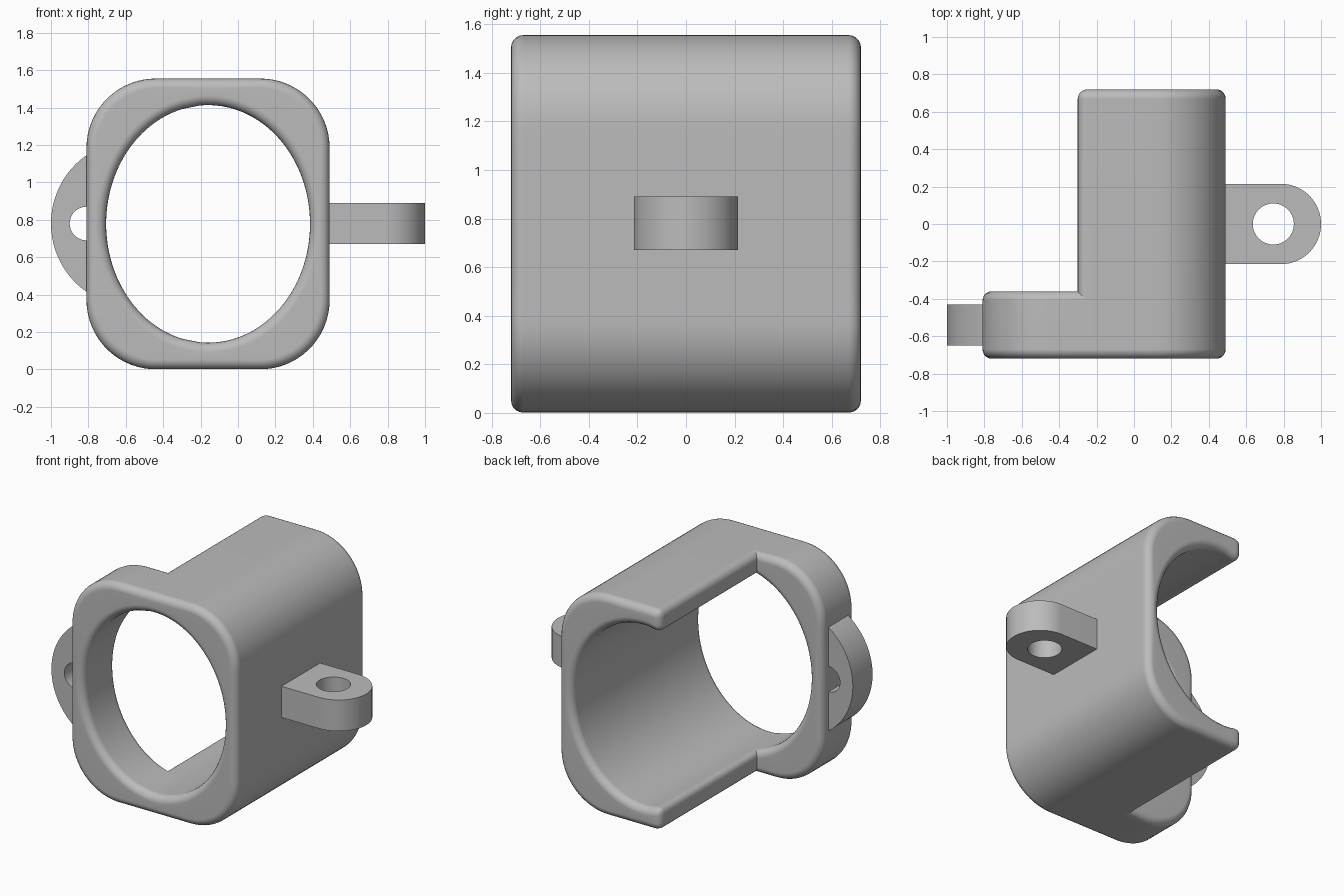
import bpy, bmesh, math
from mathutils import Vector

cube = bpy.data.objects.get("Cube")
if cube:
    bpy.data.objects.remove(cube, do_unlink=True)

# Material
grey = bpy.data.materials.new("plain grey")
grey.use_nodes = True
colour = (0.5, 0.5, 0.5, 1)
grey.diffuse_color = colour
grey.node_tree.nodes["Principled BSDF"].inputs["Base Color"].default_value = colour


def finish(bm, name):
    bmesh.ops.recalc_face_normals(bm, faces=bm.faces[:])
    mesh = bpy.data.meshes.new(name)
    bm.to_mesh(mesh)
    bm.free()
    mesh.materials.append(grey)
    obj = bpy.data.objects.new(name, mesh)
    bpy.context.collection.objects.link(obj)
    bpy.ops.object.select_all(action='DESELECT')
    obj.select_set(True)
    bpy.context.view_layer.objects.active = obj
    bpy.ops.object.shade_smooth_by_angle(angle=math.radians(35))
    return obj


def arc(cx, cy, r, start, end, steps):
    angles = [math.radians(start + (end - start) * i / steps) for i in range(steps + 1)]
    return [(cx + r * math.cos(a), cy + r * math.sin(a)) for a in angles]


def plate(name, loops, place, thickness):
    """Fill the outline loops (later ones are holes) and extrude them."""
    bm = bmesh.new()
    for loop in loops:
        vs = [bm.verts.new(place(u, v)) for u, v in loop]
        for a, b in zip(vs, vs[1:] + vs[:1]):
            bm.edges.new((a, b))
    bmesh.ops.triangle_fill(bm, edges=bm.edges[:], use_beauty=True)
    out = bmesh.ops.extrude_face_region(bm, geom=bm.faces[:])
    moved = [g for g in out["geom"] if isinstance(g, bmesh.types.BMVert)]
    bmesh.ops.translate(bm, verts=moved, vec=thickness)
    return finish(bm, name)


# Housing: a rounded-rectangle tube with an oval bore, cut away on one side
CX, CZ = -0.16, 0.778
HALF_W, HALF_H, CORNER = 0.65, 0.777, 0.37
BORE_W, BORE_H = 0.545, 0.635
LEVELS = {"front": -0.72, "mid": -0.36, "back": 0.72}
CUT = 105


def outside(p):
    qx = abs(p.x) - HALF_W + CORNER
    qz = abs(p.y) - HALF_H + CORNER
    return math.hypot(max(qx, 0), max(qz, 0)) + min(max(qx, qz), 0) > CORNER


def outer_point(p):
    low, high = 1.0, 3.0
    for _ in range(30):
        m = (low + high) / 2
        low, high = (low, m) if outside(p * m) else (m, high)
    return p * low


bm = bmesh.new()
stations = []
for i in range(144):
    deg = i * 2.5
    turn = min(deg, 360 - deg)
    if CUT - 10 < turn < CUT:
        continue
    t = math.radians(deg)
    inner = Vector((BORE_W * math.cos(t), BORE_H * math.sin(t)))
    outer = outer_point(inner)
    if turn == CUT:
        outer = Vector((inner.x, math.copysign(HALF_H, inner.y)))
    st = {"turn": turn}
    for level, y in LEVELS.items():
        if (level == "mid" and turn < CUT) or (level == "back" and turn > CUT):
            continue
        for side, p in (("o", outer), ("i", inner)):
            st[side, level] = bm.verts.new((CX + p.x, y, CZ + p.y))
    stations.append(st)

for s, t in zip(stations, stations[1:] + stations[:1]):
    end = "mid" if min(s["turn"], t["turn"]) >= CUT else "back"
    for side in "oi":
        ring = [s[side, "front"], t[side, "front"]]
        if end == "back" and (side, "mid") in t:
            ring.append(t[side, "mid"])
        ring += [t[side, end], s[side, end]]
        if end == "back" and (side, "mid") in s:
            ring.append(s[side, "mid"])
        bm.faces.new(ring)
    for level in ("front", end):
        bm.faces.new((s["o", level], t["o", level], t["i", level], s["i", level]))

# Close the cut ends and merge the faces around each inside corner
seams = []
for s in stations:
    if s["turn"] == CUT:
        bm.faces.new((s["o", "mid"], s["i", "mid"], s["i", "back"], s["o", "back"]))
        seams += [bm.edges.get((s[k, "front"], s[k, "mid"])) for k in "oi"]
bmesh.ops.dissolve_edges(bm, edges=seams, use_verts=False)
bmesh.ops.recalc_face_normals(bm, faces=bm.faces[:])

# Round every outward edge
sharp = [e for e in bm.edges if e.calc_face_angle_signed(0) > 0.7]
bmesh.ops.bevel(bm, geom=sharp, offset=0.051, offset_type='OFFSET', segments=5,
                profile=0.5, affect='EDGES', clamp_overlap=False, loop_slide=True)
housing = finish(bm, "housing")
housing.modifiers.new("even_shading", 'WEIGHTED_NORMAL').keep_sharp = True

# Left mounting lug: flat tongue with a round hole
tongue = [(0.45, -0.215)] + arc(0.785, 0, 0.215, -90, 90, 32) + [(0.45, 0.215)]
plate("left_lug", [tongue, arc(0.745, 0, 0.11, 0, 348.75, 31)],
      lambda u, v: (u, v, 0.67), (0, 0, 0.22))

# Right mounting lug: upright arc with a half-round notch against the wall
lug = arc(-0.554, 0.78, 0.446, 119, 241, 40)
notch = [(-0.77, 0.69)] + arc(-0.81, 0.78, 0.09, 270, 90, 20) + [(-0.77, 0.87)]
plate("right_lug", [lug + notch], lambda u, v: (u, -0.65, v), (0, 0.22, 0))
